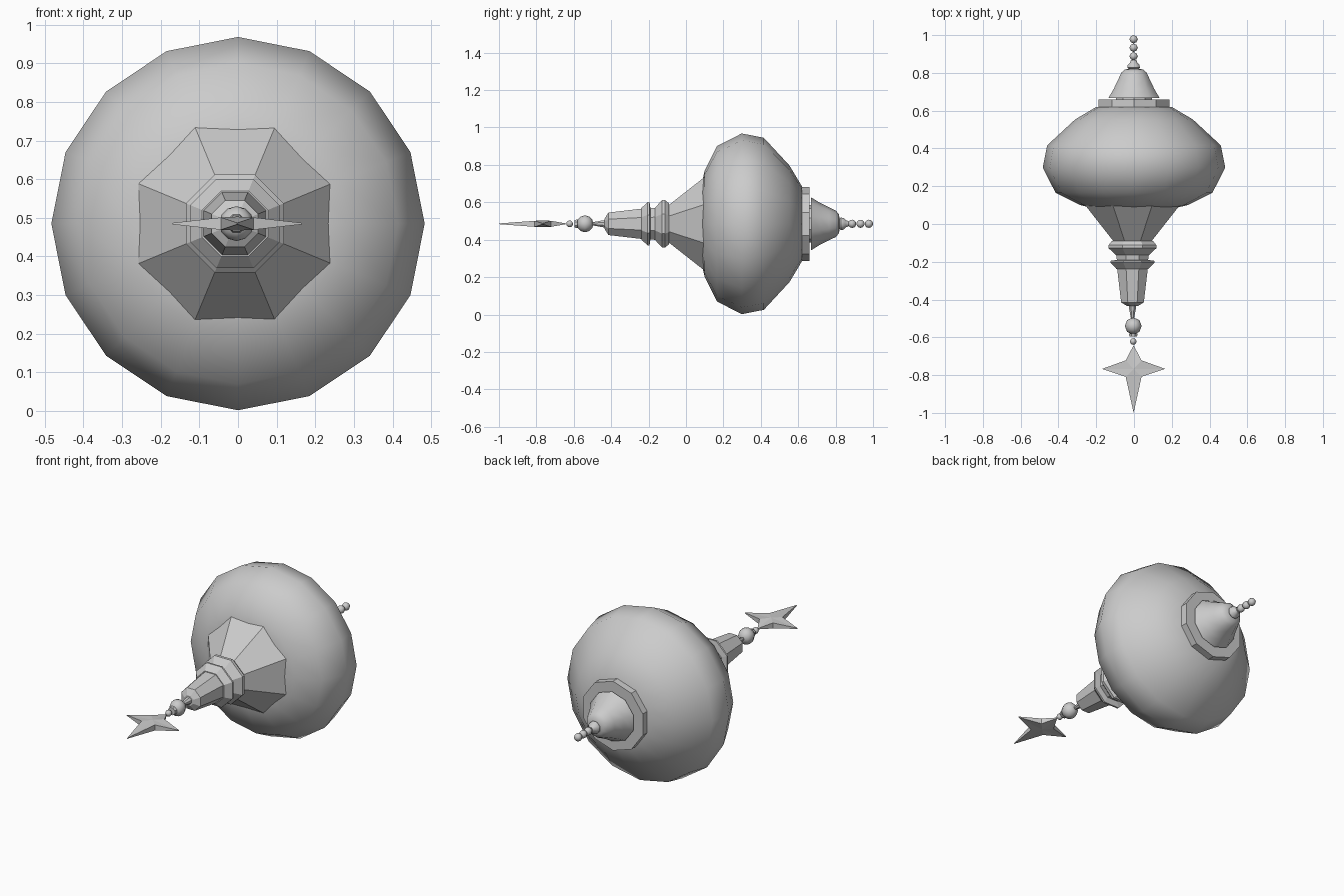
import bpy, bmesh
from math import pi, sin, cos, radians

if "Cube" in bpy.data.objects:
    bpy.data.objects.remove(bpy.data.objects["Cube"])

CZ = 0.485  # height of the ornament's long axis (runs along y)


def finish(name, bm, angle=None):
    bmesh.ops.recalc_face_normals(bm, faces=bm.faces)
    me = bpy.data.meshes.new(name)
    bm.to_mesh(me)
    bm.free()
    ob = bpy.data.objects.new(name, me)
    bpy.context.collection.objects.link(ob)
    if angle:
        bpy.ops.object.select_all(action='DESELECT')
        ob.select_set(True)
        bpy.context.view_layer.objects.active = ob
        bpy.ops.object.shade_smooth_by_angle(angle=radians(angle))
    return ob


def lathe(name, profile, sides, x=0.0, turn=0.0, angle=None):
    """Revolve (y, radius) pairs about the long axis and cap both ends."""
    bm = bmesh.new()
    rings = []
    for y, r in profile:
        rings.append([bm.verts.new((x + r * sin(turn + 2 * pi * i / sides), y,
                                    CZ + r * cos(turn + 2 * pi * i / sides)))
                      for i in range(sides)])
    for a, b in zip(rings, rings[1:]):
        for i in range(sides):
            j = (i + 1) % sides
            bm.faces.new((a[i], a[j], b[j], b[i]))
    bm.faces.new(rings[0])
    bm.faces.new(rings[-1])
    return finish(name, bm, angle)


def bead(name, y, r, x=0.0, u=8, v=6):
    bm = bmesh.new()
    bmesh.ops.create_uvsphere(bm, u_segments=u, v_segments=v, radius=r)
    bmesh.ops.translate(bm, verts=bm.verts, vec=(x, y, CZ))
    return finish(name, bm, 60)


H = pi / 8          # half-step turn for octagons
X = -0.008          # slight sideways offset of the front stem

# Large rounded body
lathe("body", [(0.085, 0.22), (0.10, 0.285), (0.165, 0.415), (0.298, 0.483),
               (0.416, 0.460), (0.553, 0.312), (0.62, 0.20)], 16, angle=60)

# Faceted front cone, two flanges and tapering stem
lathe("front_cone", [(-0.09, 0.11), (0.11, 0.28)], 8, X, H)
lathe("front_flange", [(-0.165, 0.094), (-0.128, 0.137), (-0.112, 0.137),
                       (-0.09, 0.118)], 8, X, H)
lathe("flange_neck", [(-0.20, 0.088), (-0.16, 0.094)], 8, X, H)
lathe("rear_flange", [(-0.238, 0.092), (-0.205, 0.125), (-0.195, 0.125),
                      (-0.19, 0.09)], 8, X, H)
lathe("stem", [(-0.435, 0.03), (-0.415, 0.065), (-0.235, 0.088)], 8, X, H)

# Thin neck, round drop, washer and small bead
lathe("stem_tip", [(-0.51, 0.007), (-0.45, 0.019), (-0.43, 0.022)], 8, X, H)
bead("drop", -0.54, 0.045, X + 0.004)
lathe("washer", [(-0.595, 0.022), (-0.58, 0.025)], 8, X + 0.004, H)
bead("star_bead", -0.622, 0.018, X + 0.004)

# Four-pointed star: thin at the tips, thicker at the inner corners
bm = bmesh.new()
SX, SY = -0.002, -0.767
outline = [(0, 0.125, 0.002), (0.042, 0.045, 0.016), (0.167, 0, 0.002),
           (0.042, -0.042, 0.016), (0, -0.233, 0.002), (-0.042, -0.042, 0.016),
           (-0.167, 0, 0.002), (-0.042, 0.045, 0.016)]
layers = [[bm.verts.new((SX + x, SY + y, CZ + s * t)) for x, y, t in outline]
          for s in (1, -1)]
for s, ring in zip((1, -1), layers):
    c = bm.verts.new((SX, SY, CZ + s * 0.018))
    for i in range(8):
        bm.faces.new((c, ring[i], ring[(i + 1) % 8]))
for i in range(8):
    j = (i + 1) % 8
    bm.faces.new((layers[0][i], layers[0][j], layers[1][j], layers[1][i]))
finish("star", bm)

# Rear collar, bell cap, knob and hanging beads
lathe("collar", [(0.618, 0.198), (0.66, 0.198)], 10)
lathe("cap_core", [(0.65, 0.10), (0.68, 0.10)], 10)
lathe("bell_cap", [(0.668, 0.142), (0.715, 0.113), (0.765, 0.088),
                   (0.802, 0.070), (0.818, 0.05), (0.822, 0.02)], 10, angle=50)
lathe("knob", [(0.815, 0.022), (0.828, 0.036), (0.842, 0.034), (0.855, 0.02),
               (0.868, 0.016)], 8, -0.002, H, angle=50)
for i, y in enumerate((0.888, 0.933, 0.978)):
    bead(f"hanging_bead_{i + 1}", y, 0.022, -0.002)
